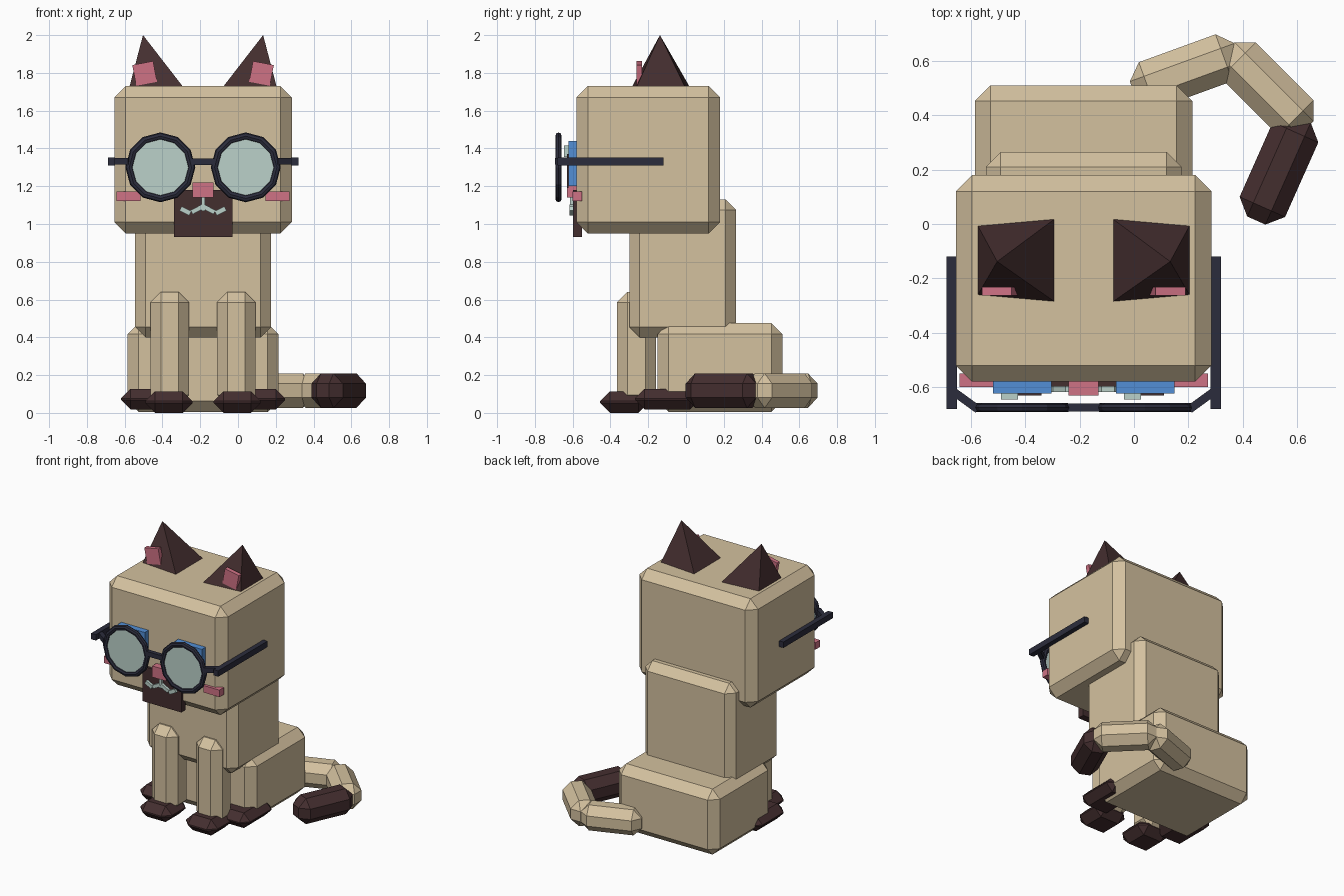
import bpy, bmesh, math
from mathutils import Matrix, Vector, Euler

if "Cube" in bpy.data.objects:
    bpy.data.objects.remove(bpy.data.objects["Cube"])

CX = -0.185  # the sitting body is symmetric about this x


def material(name, rgb):
    lin = [(c / 255 / 12.92) if c < 11 else ((c / 255 + 0.055) / 1.055) ** 2.4 for c in rgb]
    m = bpy.data.materials.new(name)
    m.diffuse_color = (*lin, 1)
    m.use_nodes = True
    m.node_tree.nodes["Principled BSDF"].inputs["Base Color"].default_value = m.diffuse_color
    return m


FUR = material("beige fur", (212, 193, 159))
DARK = material("dark brown fur", (68, 46, 47))
PINK = material("pink", (207, 114, 133))
FRAME = material("navy frame", (43, 44, 60))
GLASS = material("pale teal", (187, 209, 202))
BLUE = material("blue", (82, 143, 214))


def finish(name, bm, mat):
    bmesh.ops.recalc_face_normals(bm, faces=bm.faces)
    me = bpy.data.meshes.new(name)
    bm.to_mesh(me)
    bm.free()
    me.materials.append(mat)
    ob = bpy.data.objects.new(name, me)
    bpy.context.collection.objects.link(ob)
    return ob


def box(name, center, size, mat, bevel=0, rot=(0, 0, 0)):
    bm = bmesh.new()
    bmesh.ops.create_cube(bm, size=1, matrix=Matrix.Diagonal((*size, 1)))
    if bevel:
        bmesh.ops.bevel(bm, geom=bm.edges[:], offset=bevel, segments=1,
                        affect='EDGES', clamp_overlap=True)
    r = Euler([math.radians(a) for a in rot]).to_matrix().to_4x4()
    bm.transform(Matrix.Translation(center) @ r)
    return finish(name, bm, mat)


def span(name, x, y, z, mat, bevel=0):
    """Box given by its (min, max) range on each axis."""
    return box(name, [(a + b) / 2 for a, b in (x, y, z)],
               [b - a for a, b in (x, y, z)], mat, bevel)


def pair(name, dx, y, z, size, mat, bevel=0, rot=(0, 0, 0)):
    """Two boxes mirrored about CX, dx away from it."""
    for side, s in (("left", -1), ("right", 1)):
        box(f"{side}_{name}", (CX + s * dx, y, z), size, mat, bevel,
            (rot[0], s * rot[1], s * rot[2]))


# Body
span("head", (-0.655, 0.285), (-0.58, 0.18), (0.95, 1.73), FUR, 0.06)
span("torso", (-0.545, 0.175), (-0.30, 0.265), (0.40, 1.13), FUR, 0.055)
span("hips", (-0.585, 0.215), (-0.15, 0.51), (0.005, 0.475), FUR, 0.058)

# Legs and paws
pair("front_leg", 0.176, -0.2625, 0.34, (0.204, 0.205, 0.60), FUR, 0.055)
pair("front_paw", 0.181, -0.327, 0.057, (0.25, 0.255, 0.114), DARK, 0.052)
pair("rear_paw", 0.31, -0.10, 0.073, (0.25, 0.34, 0.108), DARK, 0.05)

# Tail: three chamfered segments curling to the right
for i, (x, y, ang, mat) in enumerate([(0.19, 0.56, 20, FUR), (0.489, 0.497, -45, FUR),
                                      (0.533, 0.2, 66, DARK)]):
    box(f"tail_segment_{i + 1}", (x, y, 0.118), (0.41, 0.183, 0.183), mat, 0.055, (0, 0, ang))

# Ears: leaning pyramids with pink inner patches
for side, s in (("left", -1), ("right", 1)):
    bm = bmesh.new()
    base = [bm.verts.new((CX + s * dx, y, 1.725)) for dx, y in
            ((0.105, 0.02), (0.39, -0.005), (0.39, -0.262), (0.105, -0.287))]
    tip = bm.verts.new((CX + s * 0.318, -0.138, 2.0))
    bm.faces.new(base)
    for i in range(4):
        bm.faces.new((base[i], base[(i + 1) % 4], tip))
    finish(f"{side}_ear", bm, DARK)
pair("inner_ear", 0.309, -0.247, 1.797, (0.112, 0.03, 0.112), PINK, 0, (0, 11, 0))

# Face: muzzle, nose, cheeks, mouth
span("muzzle", (-0.338, -0.03), (-0.598, -0.55), (0.93, 1.18), DARK)
span("nose", (-0.24, -0.13), (-0.63, -0.575), (1.14, 1.22), PINK)
pair("cheek", 0.394, -0.575, 1.147, (0.127, 0.05, 0.05), PINK)
span("mouth_line", (-0.194, -0.176), (-0.615, -0.59), (1.07, 1.145), GLASS)
pair("mouth_inner", 0.032, -0.607, 1.077, (0.065, 0.02, 0.024), GLASS, 0, (0, 28, 0))
pair("mouth_outer", 0.093, -0.607, 1.069, (0.058, 0.02, 0.026), GLASS, 0, (0, -27, 0))

# Eyes behind the glasses
pair("eye", 0.226, -0.598, 1.32, (0.216, 0.05, 0.24), BLUE)
pair("pupil", 0.226, -0.626, 1.28, (0.14, 0.01, 0.18), DARK)
for side, x in (("left", -0.458), ("right", -0.005)):
    box(f"{side}_eye_glint", (x, -0.633, 1.385), (0.063, 0.025, 0.06), GLASS)

# Glasses: twelve-sided rims, lenses, bridge and temples
for side, s in (("left", -1), ("right", 1)):
    at = Matrix.Translation((CX + s * 0.226, -0.675, 1.30))
    bm = bmesh.new()
    rings = []
    for i in range(12):
        a = math.tau * i / 12
        d = Vector((math.cos(a), 0, math.sin(a)))
        rings.append([bm.verts.new(d * (0.165 + 0.02 * math.cos(t)) +
                                   Vector((0, 0.017 * math.sin(t), 0)))
                      for t in (math.tau * k / 8 for k in range(8))])
    for i in range(12):
        p, q = rings[i], rings[(i + 1) % 12]
        for k in range(8):
            bm.faces.new((p[k], q[k], q[(k + 1) % 8], p[(k + 1) % 8]))
    bm.transform(at)
    finish(f"{side}_rim", bm, FRAME)
    bm = bmesh.new()
    bmesh.ops.create_cone(bm, cap_ends=True, segments=24, radius1=0.152, radius2=0.152,
                          depth=0.014, matrix=at @ Matrix.Rotation(math.pi / 2, 4, 'X'))
    finish(f"{side}_lens", bm, GLASS)
span("bridge", (-0.25, -0.12), (-0.69, -0.66), (1.313, 1.347), FRAME)
pair("hinge", 0.435, -0.648, 1.332, (0.115, 0.03, 0.036), FRAME, 0, (0, 0, 36))
pair("temple", 0.485, -0.4, 1.332, (0.038, 0.56, 0.042), FRAME)
